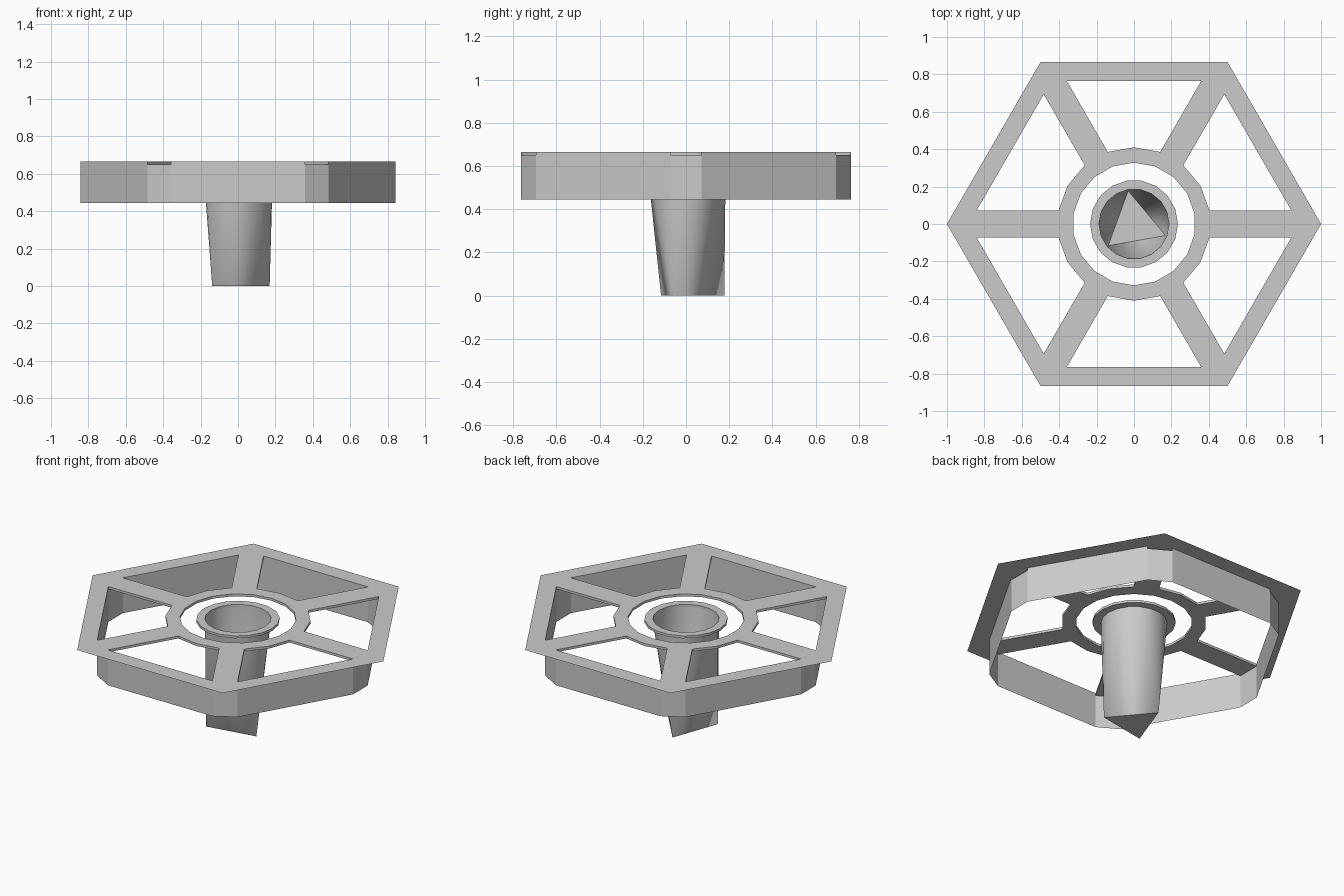
import bpy, bmesh
from math import radians, cos, sin

if "Cube" in bpy.data.objects:
    bpy.data.objects.remove(bpy.data.objects["Cube"])

TOP, UNDER, WALL_END = 0.665, 0.65, 0.445


def pol(r, deg, z):
    return (r * cos(radians(deg)), r * sin(radians(deg)), z)


def rot(x, y, deg, z):
    c, s = cos(radians(deg)), sin(radians(deg))
    return (x * c - y * s, x * s + y * c, z)


def build(name, faces):
    bm = bmesh.new()
    for f in faces:
        bm.faces.new([bm.verts.new(p) for p in f])
    bmesh.ops.remove_doubles(bm, verts=bm.verts, dist=1e-4)
    bmesh.ops.recalc_face_normals(bm, faces=bm.faces)
    me = bpy.data.meshes.new(name)
    bm.to_mesh(me)
    bm.free()
    ob = bpy.data.objects.new(name, me)
    bpy.context.collection.objects.link(ob)
    return ob


RO, RI = 0.41, 0.328            # spoked ring radii
WX, WY = 0.842, RO * sin(radians(10))   # wall corner beside each spoke


def side(a, b):
    """Vertical strip between the top and the underside."""
    return [a(TOP), b(TOP), b(UNDER), a(UNDER)]


rim, spokes, wall = [], [], []
for k in range(6):
    a = 60 * k
    wl = lambda z, a=a: rot(WX, -WY, a, z)
    wr = lambda z, a=a: rot(WX, WY, a, z)
    wn = lambda z, a=a: rot(WX, -WY, a + 60, z)
    o = [lambda z, d=a + d: pol(RO, d, z) for d in (-10, 10, 30, 50)]
    i = [lambda z, d=a + d: pol(RI, d, z) for d in (-10, 10, 30, 50)]
    h, hn = pol(1, a, TOP), pol(1, a + 60, TOP)

    # thin flat rim outside the wall
    rim.append([wr(TOP), h, hn, wn(TOP)])
    rim.append([wl(TOP), h, wr(TOP)])

    # spoke and ring, top and underside
    for z in (TOP, UNDER):
        spokes.append([o[0](z), wl(z), wr(z), o[1](z)])
        for j in range(3):
            spokes.append([i[j](z), o[j](z), o[j + 1](z), i[j + 1](z)])
    # edges of the cutouts and of the centre hole
    spokes += [side(o[0], wl), side(wr, o[1]), side(o[1], o[2]), side(o[2], o[3])]
    spokes += [side(i[j], i[j + 1]) for j in range(3)]

    # hanging wall
    wall.append([wr(TOP), wn(TOP), wn(WALL_END), wr(WALL_END)])
    wall.append([wl(UNDER), wr(UNDER), wr(WALL_END), wl(WALL_END)])

build("flat_rim", rim)
build("spokes_and_ring", spokes)
build("hanging_wall", wall)

# Central cup: flanged round mouth narrowing to a triangular foot
N, FR, CR = 18, 0.235, 0.187
foot = [pol(0.18, d, 0) for d in (-20, 100, 220)]
cup = [foot]
for n in range(N):
    d0, d1 = 20 * n, 20 * (n + 1)
    cup.append([pol(CR, d0, TOP), pol(FR, d0, TOP), pol(FR, d1, TOP), pol(CR, d1, TOP)])
    cup.append([pol(FR, d0, TOP), pol(FR, d0, UNDER), pol(FR, d1, UNDER), pol(FR, d1, TOP)])
    cup.append([pol(CR, d0, UNDER), pol(FR, d0, UNDER), pol(FR, d1, UNDER), pol(CR, d1, UNDER)])
    cup.append([pol(CR, d0, TOP), pol(CR, d1, TOP), pol(CR, d1, UNDER), pol(CR, d0, UNDER)])
    # each foot corner fans out to six mouth edges (three either side)
    c = ((d0 + 80) // 120) % 3
    cup.append([pol(CR, d0, UNDER), pol(CR, d1, UNDER), foot[c]])
    if (d1 + 80) % 120 == 0:
        cup.append([pol(CR, d1, UNDER), foot[(c + 1) % 3], foot[c]])
ob = build("central_cup", cup)
bpy.context.view_layer.objects.active = ob
ob.select_set(True)
bpy.ops.object.shade_smooth_by_angle(angle=radians(35))
